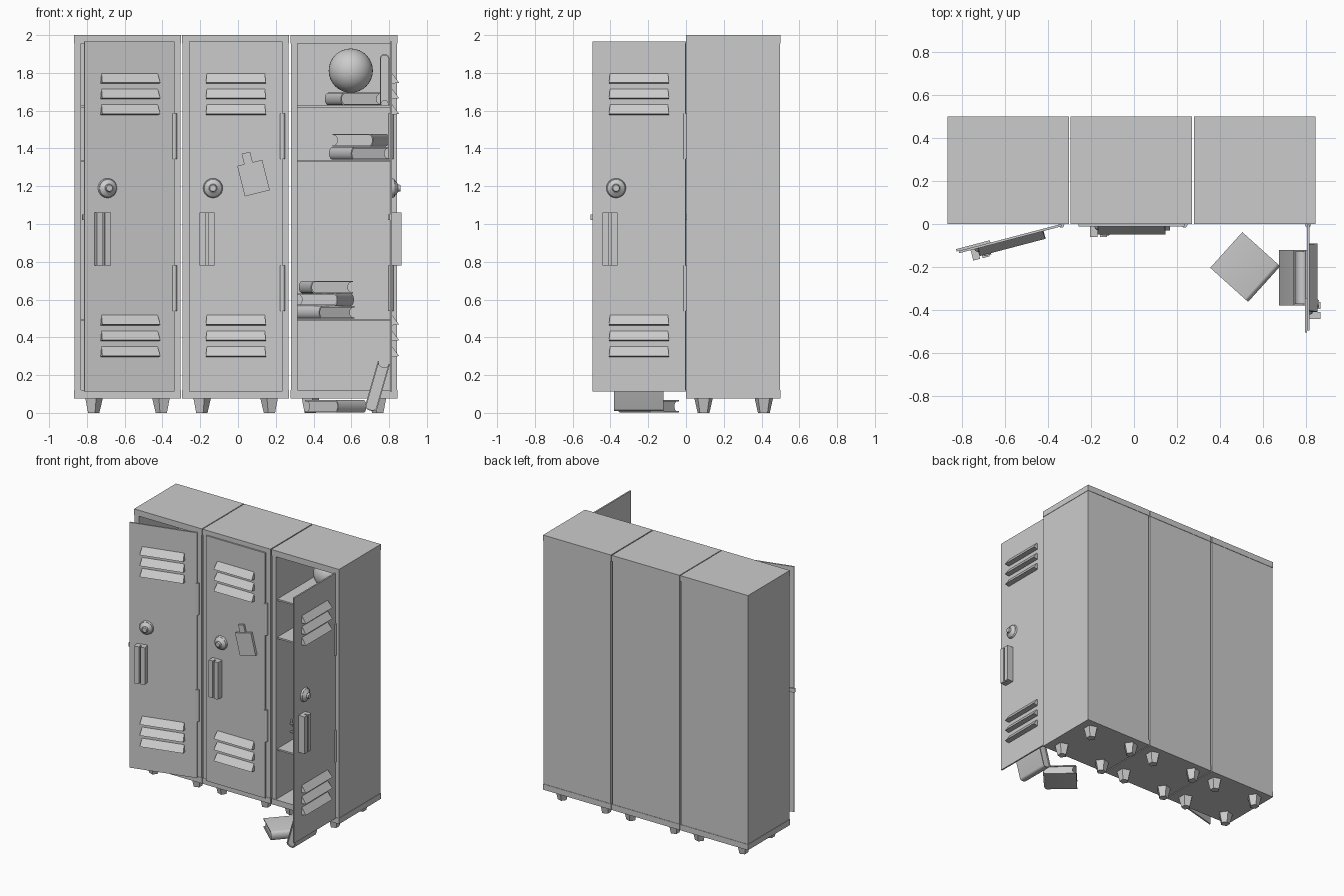
import bpy, bmesh, math
from mathutils import Matrix, Vector

if "Cube" in bpy.data.objects:
    bpy.data.objects.remove(bpy.data.objects["Cube"])

I = Matrix.Identity(4)
W = 0.566                       # width of one locker


def finish(name, bm, mat=I, smooth=None):
    bmesh.ops.recalc_face_normals(bm, faces=bm.faces[:])
    me = bpy.data.meshes.new(name)
    bm.to_mesh(me)
    bm.free()
    ob = bpy.data.objects.new(name, me)
    bpy.context.collection.objects.link(ob)
    ob.matrix_world = mat
    if smooth:
        bpy.context.view_layer.update()
        bpy.ops.object.select_all(action='DESELECT')
        ob.select_set(True)
        bpy.context.view_layer.objects.active = ob
        bpy.ops.object.shade_smooth_by_angle(angle=math.radians(smooth))
    return ob


def add_box(bm, lo, hi):
    lo, hi = Vector(lo), Vector(hi)
    m = Matrix.Translation((lo + hi) / 2) @ Matrix.Diagonal((*(hi - lo), 1))
    bmesh.ops.create_cube(bm, size=1, matrix=m)


def boxes(name, pairs, mat=I):
    bm = bmesh.new()
    for lo, hi in pairs:
        add_box(bm, lo, hi)
    return finish(name, bm, mat)


def add_prism(bm, pts):
    """Extrude a closed loop of 3D points; pts = (start loop, end loop)."""
    a = [bm.verts.new(p) for p in pts[0]]
    b = [bm.verts.new(p) for p in pts[1]]
    n = len(a)
    bm.faces.new(a)
    bm.faces.new(b[::-1])
    for i in range(n):
        bm.faces.new((a[i], b[i], b[(i + 1) % n], a[(i + 1) % n]))


def cone(name, r1, r2, depth, seg, mat, smooth=None):
    bm = bmesh.new()
    bmesh.ops.create_cone(bm, cap_ends=True, segments=seg, radius1=r1, radius2=r2, depth=depth)
    return finish(name, bm, mat, smooth)


def body(c, n):
    x0, x1, e = c - W / 2, c + W / 2, 0.003
    # caps, walls and back of the case
    boxes(f"case_{n}", [
        ((x0, 0, 0.077), (x1, 0.5, 0.12)),
        ((x0, 0, 1.955), (x1, 0.5, 2.0)),
        ((x0 + e, e, 0.12), (x0 + 0.037, 0.5 - e, 1.955)),
        ((x1 - 0.037, e, 0.12), (x1 - e, 0.5 - e, 1.955)),
        ((x0 + 0.037, 0.475, 0.12), (x1 - 0.037, 0.5 - e, 1.955))])
    # shelves
    boxes(f"shelves_{n}", [((x0 + 0.036, 0.02, z - 0.012), (x1 - 0.036, 0.476, z))
                           for z in (0.498, 1.34, 1.628)])
    # five-sided tapered feet
    for s in (-1, 1):
        for y in (0.093, 0.412):
            rot = 0 if s < 0 else math.pi
            m = Matrix.Translation((c + s * 0.182, y, 0.0385)) @ Matrix.Rotation(rot - math.pi / 2, 4, 'Z')
            # first vertex of the cone points along +y, turned to point inward
            cone(f"foot_{n}", 0.033, 0.051, 0.077, 5, m)


def door(c, n, angle):
    px = c + 0.247
    m = Matrix.Translation((px, -0.003, 0)) @ Matrix.Rotation(math.radians(angle), 4, 'Z')
    F = -0.008                  # local front face of the door
    boxes(f"door_{n}", [((-0.493, F, 0.113), (0, 0.003, 1.965))], m)
    # louvres
    bm = bmesh.new()
    for top in (1.80, 1.718, 1.635, 0.52, 0.437, 0.353):
        loops = [[(x + dx, F + 0.002, top), (x, -0.045, top - 0.052), (x, F + 0.002, top - 0.057)]
                 for x, dx in ((-0.405, 0.006), (-0.087, -0.006))]
        add_prism(bm, loops)
    finish(f"louvres_{n}", bm, m)
    # dial: stepped turned shape
    front = Matrix.Rotation(math.radians(90), 4, 'X')
    for r1, r2, y0, y1 in ((0.052, 0.048, 0, 0.012), (0.046, 0.022, 0.012, 0.03), (0.02, 0.017, 0.03, 0.043)):
        t = Matrix.Translation((-0.367, F - (y0 + y1) / 2, 1.19))
        cone(f"dial_{n}", r1, r2, y1 - y0, 24, m @ t @ front, 35)
    # handle: channel with two upright bars
    boxes(f"handle_{n}", [
        ((-0.438, -0.03, 0.78), (-0.36, F, 1.06)),
        ((-0.438, -0.058, 0.78), (-0.405, -0.03, 1.06)),
        ((-0.393, -0.058, 0.78), (-0.36, -0.03, 1.06))], m)
    # latch bar behind the door
    boxes(f"latch_{n}", [((-0.502, 0.003, 1.02), (-0.34, 0.014, 1.05))], m)
    # hinge barrels
    for z in (0.66, 1.465):
        cone(f"hinge_{n}", 0.014, 0.014, 0.24, 12, Matrix.Translation((px, -0.003, z)), 40)
    return m


def book(name, loc, rz, tilt=0, w=0.23, l=0.25, t=0.066):
    h, c = t / 2, 0.007
    m = (Matrix.Translation(loc) @ Matrix.Rotation(math.radians(rz), 4, 'Z')
         @ Matrix.Rotation(math.radians(tilt), 4, 'Y'))

    def arc(x, r, depth):       # half-round from bottom to top
        return [(x - depth * math.cos(a), r * math.sin(a))
                for a in (math.radians(d) for d in range(-90, 91, 18))]
    xs, xe = -w / 2 + 0.02, w / 2
    cover = [(xe, -h)] + arc(xs, h, 0.02) + [(xe, h), (xe, h - c)]
    cover += arc(xs, h - c, 0.014)[::-1] + [(xe, c - h)]
    pages = arc(xs, h - c, 0.014) + [(x - 0.006, z) for x, z in arc(xe, h - c, 0.02)[::-1]]
    for part, prof, y in (("cover", cover, l / 2), ("pages", pages, l / 2 - 0.008)):
        bm = bmesh.new()
        add_prism(bm, [[(x, s * y, z) for x, z in prof] for s in (-1, 1)])
        finish(f"{name}_{part}", bm, m, 35)


# three lockers, doors ajar, shut and wide open
centers = (-0.585, -0.0125, 0.561)
for n, (c, ang) in enumerate(zip(centers, (14.7, 0, 90)), 1):
    body(c, n)
    door(c, n, ang)

# crooked tag with neck on the middle door
tag = Matrix.Translation((0.082, 0, 1.243)) @ Matrix.Rotation(math.radians(-14), 4, 'Y')
boxes("hanging_tag", [((-0.068, -0.03, -0.083), (0.068, -0.008, 0.083)),
                      ((-0.03, -0.025, 0.083), (0.016, -0.01, 0.14))], tag)

# ball on the top shelf
bm = bmesh.new()
bmesh.ops.create_uvsphere(bm, u_segments=32, v_segments=16, radius=0.117)
finish("ball", bm, Matrix.Translation((0.597, 0.25, 1.812)), 60)

# books on the shelves
book("top_book", (0.61, 0.25, 1.662), 20)
book("upright_book", (0.776, 0.25, 1.764), 0, 90, w=0.27, t=0.05)
book("middle_book_a", (0.642, 0.3, 1.374), 28)
book("middle_book_b", (0.65, 0.27, 1.444), 160)
book("lower_book_a", (0.452, 0.27, 0.532), 35)
book("lower_book_b", (0.463, 0.25, 0.599), 160)
book("lower_book_c", (0.465, 0.25, 0.666), 15)

# books fallen on the floor
book("floor_book", (0.517, -0.2, 0.035), 138, w=0.237, l=0.223)
book("leaning_book", (0.736, -0.25, 0.139), 0, -74, w=0.265, l=0.26)
